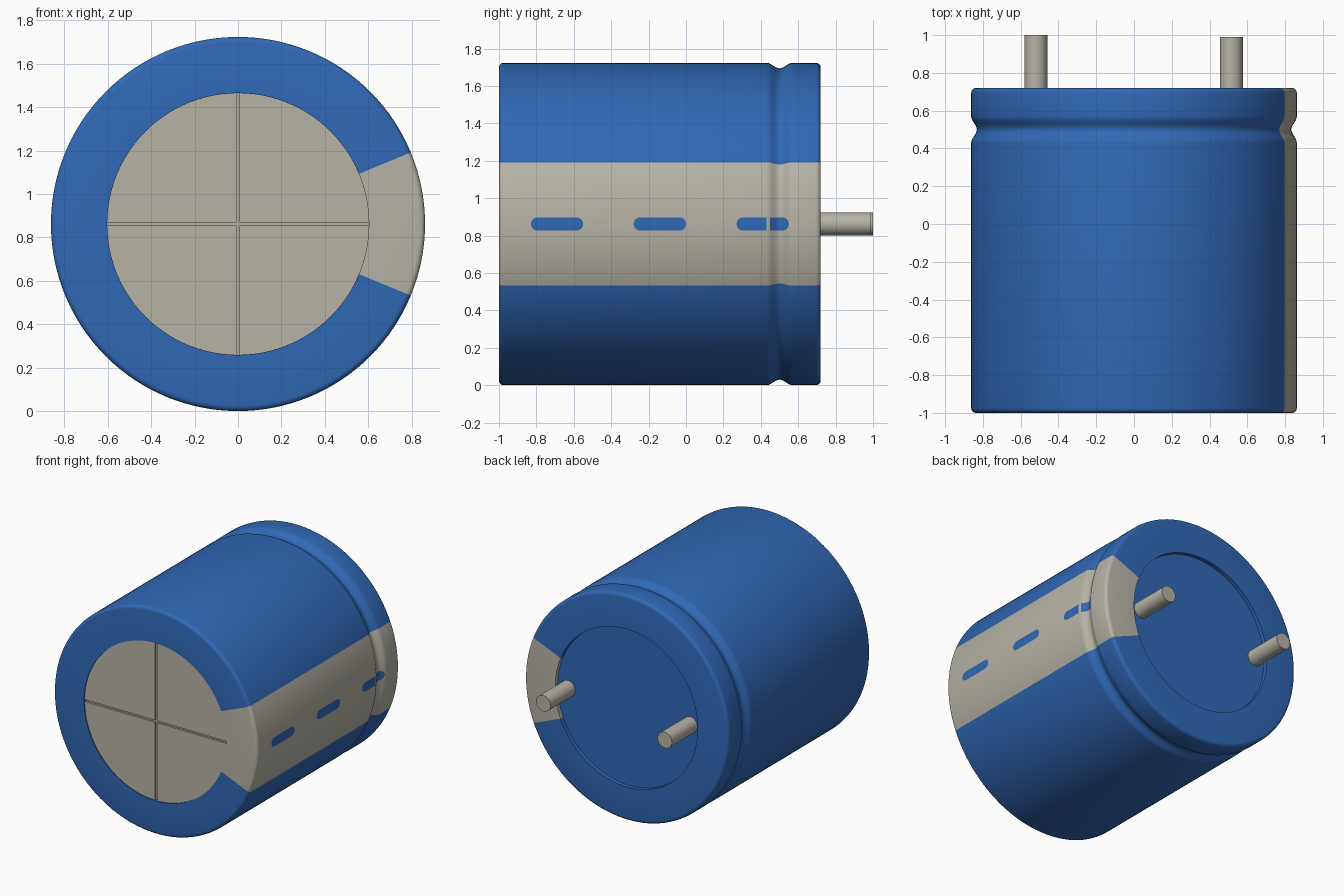
import bpy, bmesh, math

cube = bpy.data.objects.get("Cube")
if cube:
    bpy.data.objects.remove(cube, do_unlink=True)

R = 0.862            # can radius, also the height of its axis
RIM = 0.603          # radius of the openings at both ends
SEG = 128
STRIPE = math.radians(22.5)


def material(name, rgb):
    m = bpy.data.materials.new(name)
    m.use_nodes = True
    m.diffuse_color = (*rgb, 1)
    bsdf = m.node_tree.nodes["Principled BSDF"]
    bsdf.inputs["Base Color"].default_value = (*rgb, 1)
    bsdf.inputs["Roughness"].default_value = 0.6
    return m


blue = material("sleeve blue", (0.03, 0.14, 0.47))
grey = material("warm grey", (0.47, 0.45, 0.38))


def polar(r, angle, y):
    return (r * math.cos(angle), y, R + r * math.sin(angle))


def finish(bm, name, *mats, recalc=True):
    if recalc:
        bmesh.ops.recalc_face_normals(bm, faces=bm.faces[:])
    mesh = bpy.data.meshes.new(name)
    bm.to_mesh(mesh)
    bm.free()
    ob = bpy.data.objects.new(name, mesh)
    bpy.context.collection.objects.link(ob)
    for m in mats:
        mesh.materials.append(m)
    bpy.ops.object.select_all(action='DESELECT')
    ob.select_set(True)
    bpy.context.view_layer.objects.active = ob
    bpy.ops.object.shade_smooth_by_angle(angle=math.radians(35))
    return ob


def prism(name, outline, y0, y1, mat):
    """Extrude an x/z outline along y."""
    bm = bmesh.new()
    a, b = [[bm.verts.new((x, y, z)) for x, z in outline] for y in (y0, y1)]
    bm.faces.new(a)
    bm.faces.new(b[::-1])
    for i in range(len(a)):
        j = (i + 1) % len(a)
        bm.faces.new((a[i], a[j], b[j], b[i]))
    return finish(bm, name, mat)


def circle(x, r, n):
    return [(x + r * math.cos(2 * math.pi * i / n),
             R + r * math.sin(2 * math.pi * i / n)) for i in range(n)]


def groove_radius(y):
    """Outer radius of the can, with the crimped groove near the back."""
    t = abs(y - 0.5) / 0.07
    return R if t >= 1 else R - 0.03 * (0.5 + 0.5 * math.cos(math.pi * t))


# Sleeve: lathed around the y axis, with rounded rims and a crimp
def rounded(y, side):
    return [(y - side * 0.025 * (1 - math.sin(a)), R - 0.025 * (1 - math.cos(a)))
            for a in [math.pi / 2 * k / 4 for k in range(5)]]


profile = [(-0.96, RIM), (-1.0, RIM)] + rounded(-1.0, -1)[::-1]
profile += [(0.43 + 0.01 * k, groove_radius(0.43 + 0.01 * k)) for k in range(15)]
profile += rounded(0.72, 1) + [(0.72, RIM), (0.69, RIM)]

bm = bmesh.new()
rings = [[bm.verts.new(polar(r, 2 * math.pi * i / SEG, y)) for i in range(SEG)]
         for y, r in profile]
for a, b in zip(rings, rings[1:]):
    for i in range(SEG):
        j = (i + 1) % SEG
        bm.faces.new((a[i], a[j], b[j], b[i]))
bm.faces.new(rings[-1])
bm.faces.new(rings[0])
# The polarity stripe covers a wedge on the left side
for f in bm.faces:
    c = f.calc_center_median()
    if len(f.verts) == 4 and abs(math.atan2(c.z - R, c.x)) < STRIPE:
        f.material_index = 1
finish(bm, "sleeve", blue, grey)

# Metal end: a base disc and four quadrants separated by score lines
prism("scored_end_base", circle(0, RIM, SEG), -0.978, -0.96, grey)
gap = 0.008
start = math.asin(gap / RIM)
for sx, sz in ((1, 1), (-1, 1), (-1, -1), (1, -1)):
    arc = [start + (math.pi / 2 - 2 * start) * k / 32 for k in range(33)]
    outline = [(sx * gap, R + sz * gap)]
    outline += [(sx * RIM * math.cos(a), R + sz * RIM * math.sin(a)) for a in arc]
    prism("scored_end_quadrant", outline, -0.993, -0.978, grey)

# Minus marks: thin plates that follow the sleeve, broken by the crimp edge
HALF, CAP = 0.28 / 2, 0.035
for n, mid in enumerate((-0.69, -0.14, 0.41)):
    bm = bmesh.new()
    rows = []
    steps = 56
    for k in range(steps + 1):
        d = -HALF + 2 * HALF * k / steps
        over = max(abs(d) - (HALF - CAP), 0)
        h = max(math.sqrt(max(CAP ** 2 - over ** 2, 0)), 0.004)
        r = groove_radius(mid + d) + 0.002
        rows.append([bm.verts.new(polar(r, s * h / r / 4, mid + d))
                     for s in range(-4, 5)])
    for a, b in zip(rows, rows[1:]):
        if 0.43 < (a[0].co.y + b[0].co.y) / 2 < 0.45:
            continue
        for i in range(8):
            bm.faces.new((a[i], b[i], b[i + 1], a[i + 1]))
    for f in bm.faces:
        f.normal_update()
        if f.normal.x < 0:
            f.normal_flip()
    finish(bm, "minus_mark_%d" % (n + 1), blue, recalc=False)

# Terminal pins
prism("right_pin", circle(-0.52, 0.061, 32), 0.68, 1.0, grey)
prism("left_pin", circle(0.515, 0.061, 32), 0.68, 0.99, grey)
